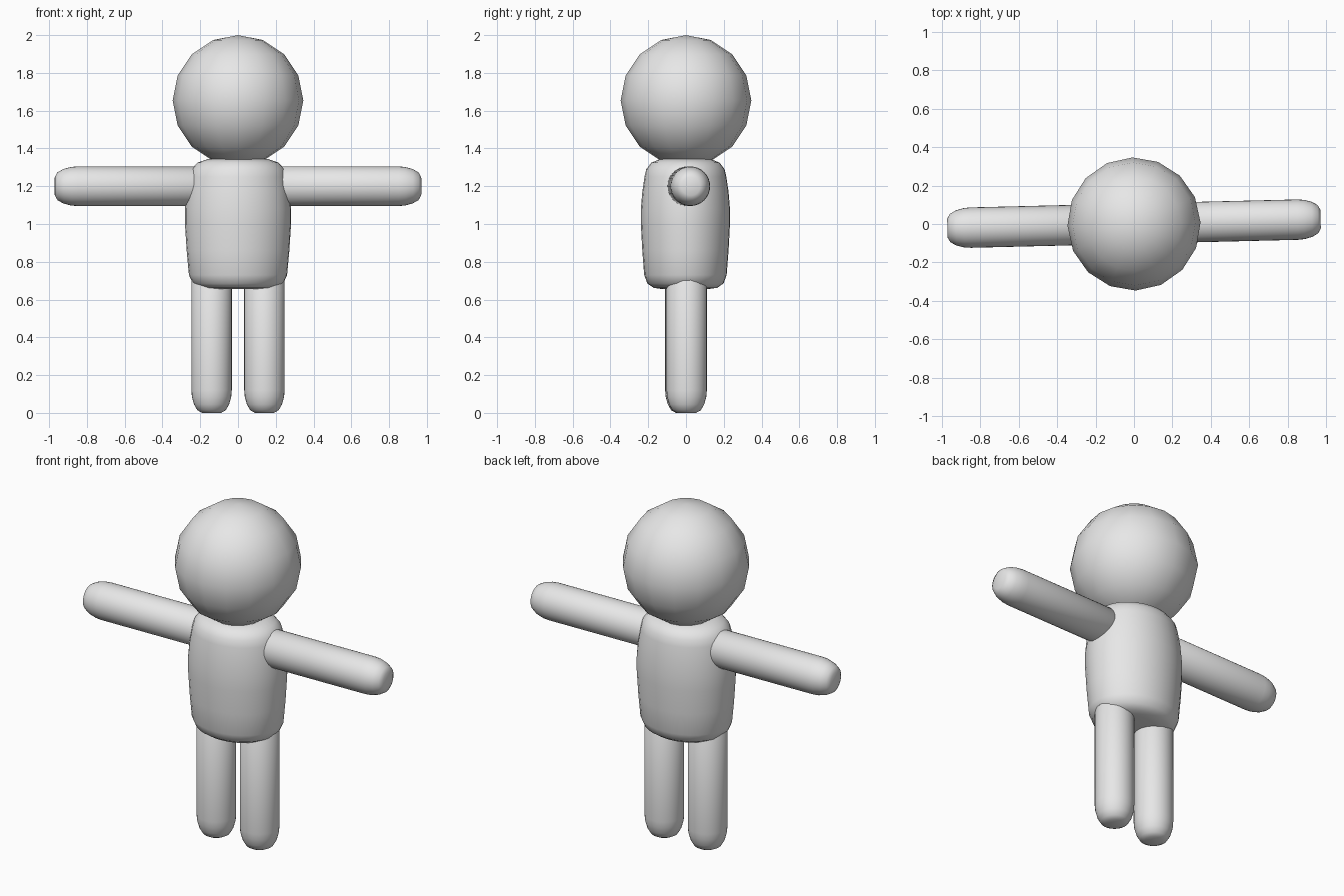
import bpy, bmesh, math
from mathutils import Matrix

cube = bpy.data.objects.get("Cube")
if cube:
    bpy.data.objects.remove(cube, do_unlink=True)

grey = bpy.data.materials.new("plain_grey")
grey.use_nodes = True
grey.diffuse_color = (0.8, 0.8, 0.8, 1)
grey.node_tree.nodes["Principled BSDF"].inputs["Base Color"].default_value = (0.8, 0.8, 0.8, 1)

TURN = Matrix.Rotation(math.radians(1.4), 4, 'Z')  # slight turn of the whole figure


def finish(name, bm, matrix):
    bmesh.ops.recalc_face_normals(bm, faces=bm.faces)
    bm.transform(TURN @ matrix)
    mesh = bpy.data.meshes.new(name)
    bm.to_mesh(mesh)
    bm.free()
    mesh.materials.append(grey)
    mesh.shade_smooth()
    obj = bpy.data.objects.new(name, mesh)
    bpy.context.collection.objects.link(obj)
    return obj


def lathe(name, profile, matrix, segments=32):
    """Spin a (radius, height) profile about z and cap both ends."""
    bm = bmesh.new()
    rings = []
    for r, z in profile:
        rings.append([bm.verts.new((r * math.cos(2 * math.pi * i / segments),
                                    r * math.sin(2 * math.pi * i / segments), z))
                      for i in range(segments)])
    for low, high in zip(rings, rings[1:]):
        for i in range(segments):
            j = (i + 1) % segments
            bm.faces.new((low[i], low[j], high[j], high[i]))
    bm.faces.new(rings[0])
    bm.faces.new(rings[-1])
    return finish(name, bm, matrix)


# Head: coarse smooth sphere
bm = bmesh.new()
bmesh.ops.create_uvsphere(bm, u_segments=16, v_segments=8, radius=0.346)
finish("head", bm, Matrix.Translation((0, 0, 1.654)))

# Torso: rounded barrel, flattened front to back
torso = [(0.14, 0.655), (0.2, 0.662), (0.24, 0.685), (0.26, 0.73), (0.272, 0.86),
         (0.281, 1.0), (0.281, 1.08), (0.272, 1.17), (0.258, 1.25), (0.247, 1.29),
         (0.215, 1.325), (0.16, 1.343), (0.13, 1.345)]
lathe("torso", torso, Matrix.Translation((0, -0.003, 0)) @ Matrix.Diagonal((1, 0.84, 1, 1)))

# Limbs: round-ended rods, the tip at height zero, the root inside the torso
tip = [(0.05, 0), (0.075, 0.014), (0.093, 0.045), (0.104, 0.085), (0.107, 0.12)]
for side, x in (("left", 1), ("right", -1)):
    lathe(side + "_leg", tip + [(0.107, 0.78), (0.06, 0.84)],
          Matrix.Translation((x * 0.14, 0, 0)))
    arm = (Matrix.Translation((x * 0.97, 0.002, 1.2))
           @ Matrix.Rotation(-x * math.pi / 2, 4, 'Y'))
    lathe(side + "_arm", [(r * 0.98, h) for r, h in tip] + [(0.105, 0.83), (0.06, 0.88)], arm)
